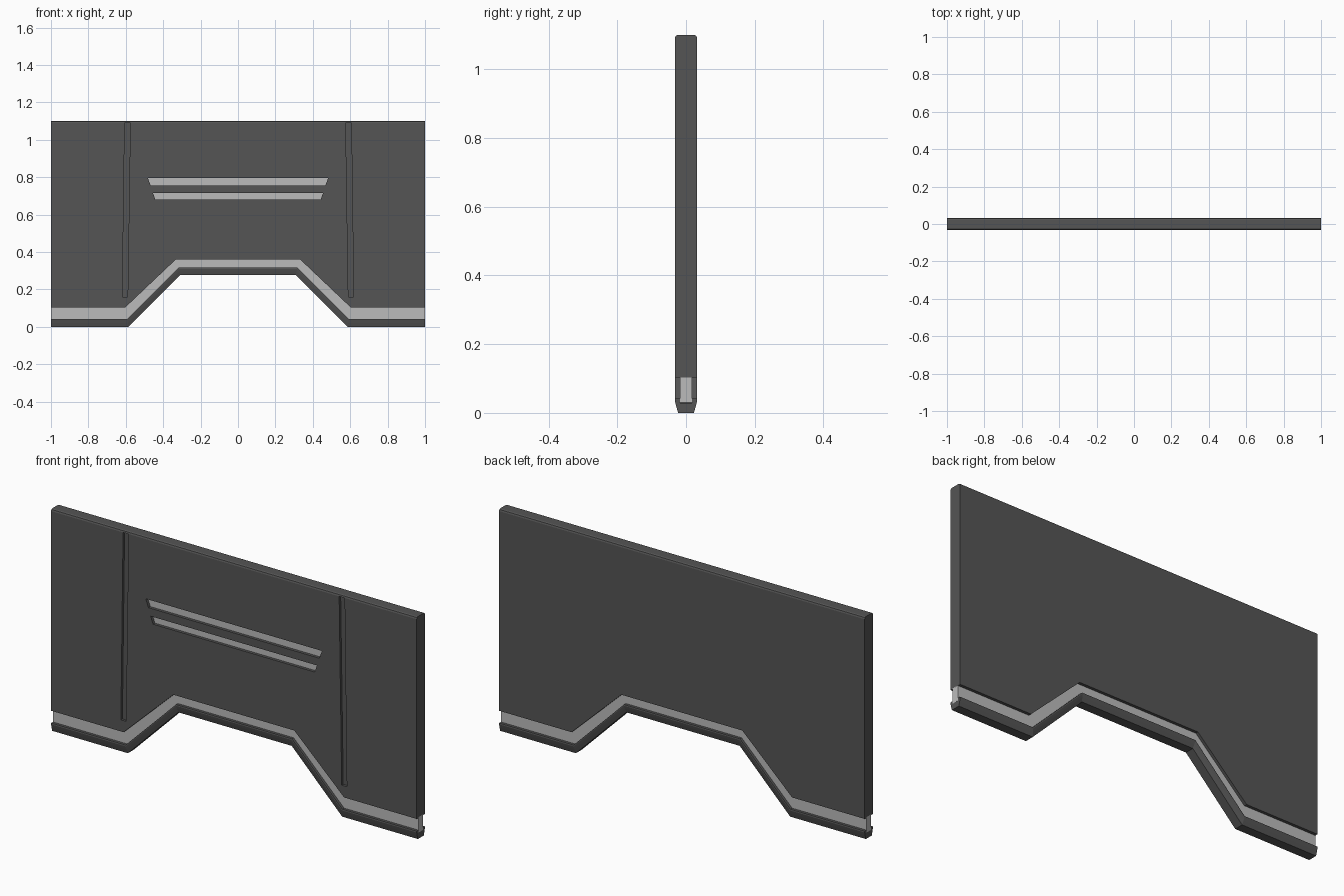
import bpy, bmesh

if "Cube" in bpy.data.objects:
    bpy.data.objects.remove(bpy.data.objects["Cube"])


def material(name, v):
    m = bpy.data.materials.new(name)
    m.diffuse_color = (v, v, v, 1)
    m.use_nodes = True
    m.node_tree.nodes["Principled BSDF"].inputs["Base Color"].default_value = m.diffuse_color
    return m


DARK = material("dark_metal", 0.09)
LIGHT = material("light_strip", 0.5)
T = 0.0325      # panel half thickness
CORE = 0.018    # half thickness of the inset strip


def finish(name, bm, mat):
    bmesh.ops.recalc_face_normals(bm, faces=bm.faces)
    me = bpy.data.meshes.new(name)
    bm.to_mesh(me)
    bm.free()
    ob = bpy.data.objects.new(name, me)
    bpy.context.collection.objects.link(ob)
    me.materials.append(mat)
    return ob


def prism(name, pts, y0, y1, mat, top_bevel=0):
    """Extrude an (x, z) outline from y0 to y1."""
    bm = bmesh.new()
    face = bm.faces.new([bm.verts.new((x, y0, z)) for x, z in pts])
    ext = bmesh.ops.extrude_face_region(bm, geom=[face])["geom"]
    for v in ext:
        if isinstance(v, bmesh.types.BMVert):
            v.co.y = y1
    if top_bevel:
        zmax = max(z for _, z in pts)
        edges = [e for e in bm.edges
                 if all(abs(v.co.z - zmax) < 1e-5 for v in e.verts)
                 and abs(e.verts[0].co.y - e.verts[1].co.y) < 1e-5]
        bmesh.ops.bevel(bm, geom=edges, offset=top_bevel, segments=2,
                        profile=0.5, affect='EDGES')
    return finish(name, bm, mat)


def mirrored(half):
    return half + [(-x, z) for x, z in reversed(half)]


def sweep(name, lower, upper, section, mat):
    """Run a (y, t) section along the arch; t blends lower to upper path."""
    bm = bmesh.new()
    rings = [[bm.verts.new((a[0] + (b[0] - a[0]) * t, y, a[1] + (b[1] - a[1]) * t))
              for y, t in section] for a, b in zip(lower, upper)]
    n = len(section)
    for r, s in zip(rings, rings[1:]):
        for i in range(n):
            j = (i + 1) % n
            bm.faces.new((r[i], r[j], s[j], s[i]))
    bm.faces.new(rings[0])
    bm.faces.new(rings[-1])
    return finish(name, bm, mat)


# Arch paths, from the foot up to the lintel
panel_low = mirrored([(-1, 0.103), (-0.603, 0.103), (-0.331, 0.361)])
lip_high = mirrored([(-1, 0.042), (-0.593, 0.042), (-0.317, 0.316)])
lip_low = mirrored([(-1, 0), (-0.586, 0), (-0.31, 0.276)])

# Main panel
panel = prism("wall_panel", panel_low + [(1, 1.1), (-1, 1.1)], -T, T, DARK, 0.01)


def cut(name, pts, depth):
    c = prism(name, pts, -T - 0.02, -T + depth, DARK)
    c.hide_render = True
    c.hide_viewport = True
    m = panel.modifiers.new(name, 'BOOLEAN')
    m.operation = 'DIFFERENCE'
    m.solver = 'EXACT'
    m.object = c
    return c


# Slots with light inlays
for i, (z0, z1, x0, x1) in enumerate([(0.755, 0.795, 0.467, 0.482),
                                      (0.68, 0.716, 0.442, 0.455)]):
    pts = [(-x0, z0), (x0, z0), (x1, z1), (-x1, z1)]
    cut(f"slot_cutter_{i}", pts, 0.0155)
    prism(f"slot_inlay_{i}", pts, -CORE, -0.01, LIGHT)

# Slanted vertical grooves
for s, side in ((-1, "left"), (1, "right")):
    cut(f"groove_cutter_{side}",
        [(s * 0.59, 0.16), (s * 0.618, 0.16), (s * 0.606, 1.09), (s * 0.576, 1.09)], 0.012)

# Bake the cuts and remove cutters
dg = bpy.context.evaluated_depsgraph_get()
baked = bpy.data.meshes.new_from_object(panel.evaluated_get(dg))
panel.modifiers.clear()
panel.data = baked
for ob in [o for o in bpy.data.objects if "cutter" in o.name]:
    bpy.data.objects.remove(ob)

# Inset strip between panel and lip
sweep("inset_strip", lip_high, panel_low,
      [(-CORE, -0.2), (CORE, -0.2), (CORE, 1.05), (-CORE, 1.05)], LIGHT)

# Channel-shaped bottom lip
half = [(0.023, 0), (0.029, 0.5), (T, 0.85), (T - 0.001, 1), (CORE, 1), (CORE, 0.7)]
lip = sweep("bottom_lip", lip_low, lip_high,
            half + [(-y, t) for y, t in reversed(half)], DARK)
